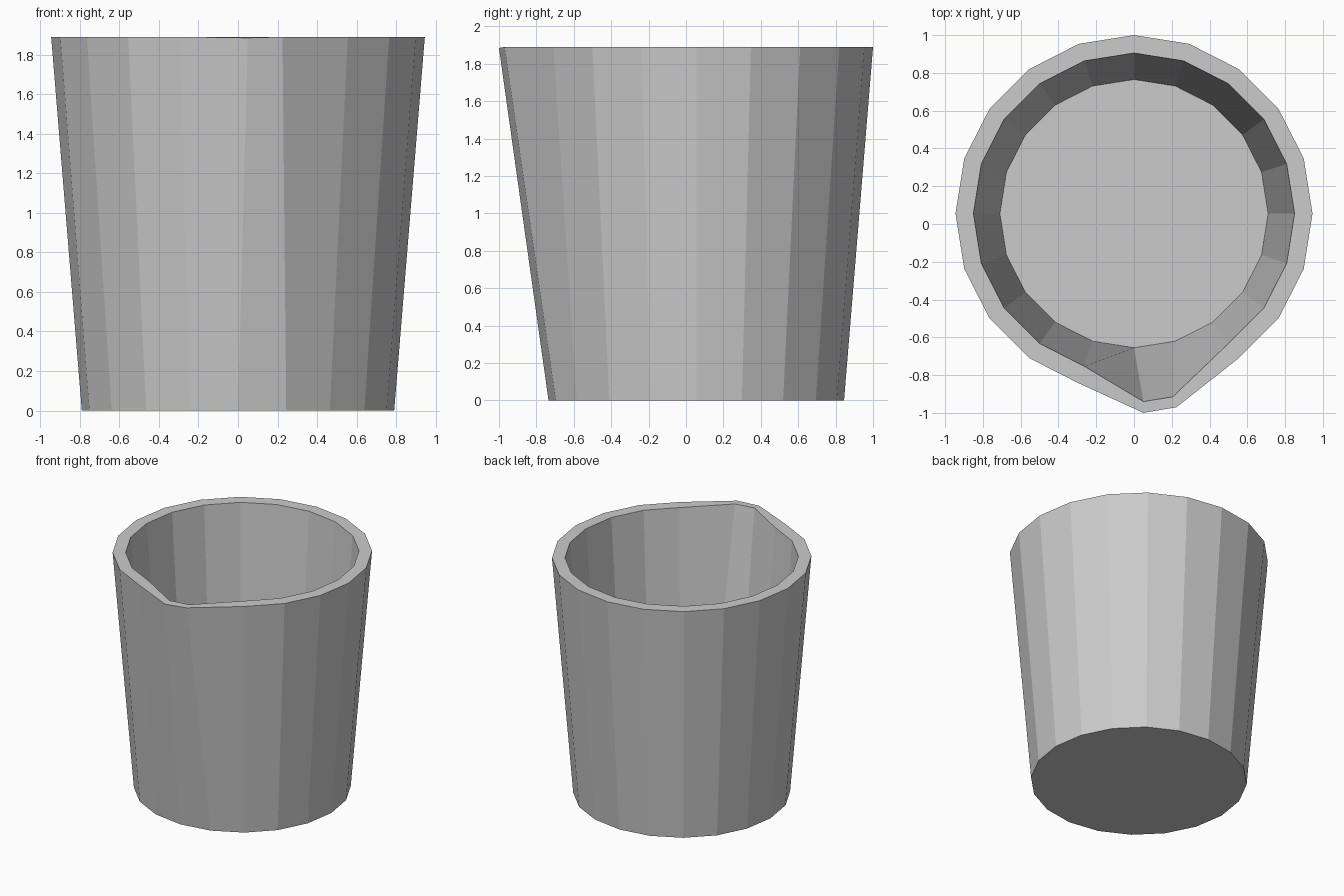
import bpy, bmesh, math

if "Cube" in bpy.data.objects:
    bpy.data.objects.remove(bpy.data.objects["Cube"])

SIDES, CY = 20, 0.055
HEIGHT, FLOOR = 1.89, 0.05

bm = bmesh.new()


def ring(radius, z):
    # Vertex 0 sits at the front (-y), going anticlockwise seen from above
    return [bm.verts.new((radius * math.sin(2 * math.pi * i / SIDES),
                          CY - radius * math.cos(2 * math.pi * i / SIDES), z))
            for i in range(SIDES)]


def bridge(a, b):
    for i in range(SIDES):
        j = (i + 1) % SIDES
        bm.faces.new((a[i], a[j], b[j], b[i]))


# Tapered wall: outer base, outer rim, inner rim, inner floor
rings = [ring(0.79, 0), ring(0.945, HEIGHT), ring(0.85, HEIGHT), ring(0.71, FLOOR)]
for a, b in zip(rings, rings[1:]):
    bridge(a, b)
bm.faces.new(rings[0])
bm.faces.new(rings[3])

# Pouring lip: pull two rim corners forward
rings[1][0].co = (0.05, -1.0, HEIGHT - 0.005)
rings[1][1].co = (0.225, -0.97, HEIGHT)
rings[2][0].co = (0.05, -0.94, HEIGHT)
rings[2][1].co = (0.205, -0.915, HEIGHT)

bmesh.ops.recalc_face_normals(bm, faces=bm.faces)
mesh = bpy.data.meshes.new("beaker")
bm.to_mesh(mesh)
bm.free()
bpy.context.collection.objects.link(bpy.data.objects.new("beaker", mesh))
